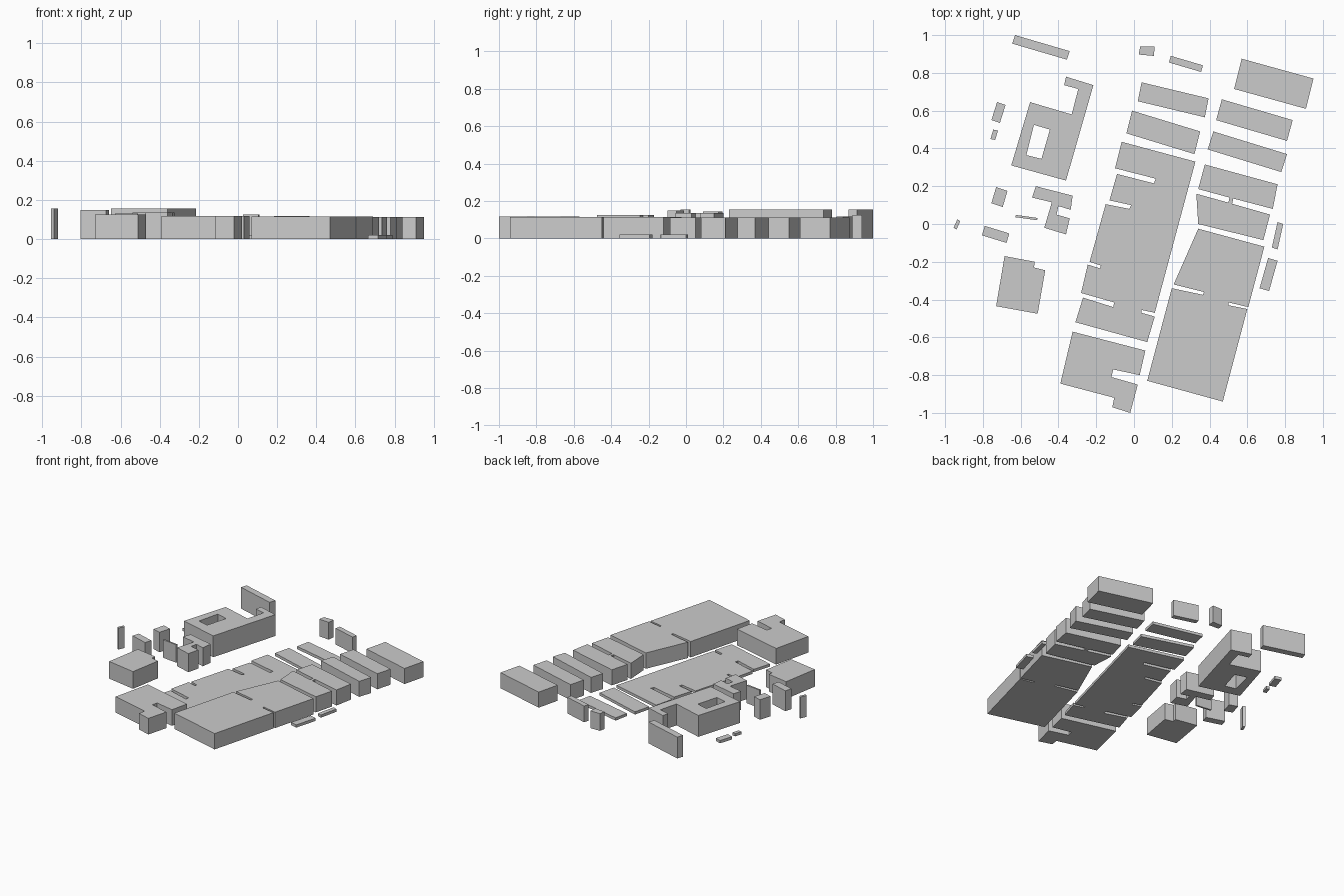
import bpy, bmesh

LOW, MID, TALL = 0.02, 0.113, 0.155


def prism(name, h, pts, z=0.0):
    """Extrude a footprint outline straight up by h."""
    bm = bmesh.new()
    face = bm.faces.new([bm.verts.new((x, y, z)) for x, y in pts])
    ext = bmesh.ops.extrude_face_region(bm, geom=[face], use_keep_orig=True)
    top = [v for v in ext["geom"] if isinstance(v, bmesh.types.BMVert)]
    bmesh.ops.translate(bm, verts=top, vec=(0, 0, h))
    bmesh.ops.recalc_face_normals(bm, faces=bm.faces)
    me = bpy.data.meshes.new(name)
    bm.to_mesh(me)
    bm.free()
    ob = bpy.data.objects.new(name, me)
    bpy.context.collection.objects.link(ob)
    return ob


def block(name, h, a, b, c):
    """Four-sided block from three corners in order; the fourth closes it."""
    return prism(name, h, [a, b, c, (a[0] + c[0] - b[0], a[1] + c[1] - b[1])])


# East row: large slitted halls, then separate blocks to the north
prism("east_hall_south", 0.115, [
    (0.07, -0.83), (0.47, -0.94), (0.60, -0.45), (0.50, -0.43), (0.50, -0.415),
    (0.605, -0.44), (0.69, -0.12), (0.34, -0.025), (0.21, -0.32), (0.37, -0.36),
    (0.365, -0.375), (0.20, -0.34)])
prism("east_hall_north", MID, [
    (0.33, 0.16), (0.50, 0.113), (0.505, 0.14), (0.34, 0.185), (0.375, 0.315),
    (0.76, 0.21), (0.735, 0.08), (0.525, 0.135), (0.52, 0.107), (0.72, 0.05),
    (0.685, -0.085), (0.34, 0.0), (0.37, 0.015)][:-1])
block("east_block_1", MID, (0.42, 0.49), (0.81, 0.37), (0.78, 0.275))
block("east_block_2", MID, (0.465, 0.66), (0.84, 0.55), (0.81, 0.44))
block("east_block_3", MID, (0.57, 0.875), (0.95, 0.77), (0.91, 0.61))

# Middle row: low slabs with narrow slits
block("middle_slab_north", LOW, (0.04, 0.75), (0.395, 0.665), (0.375, 0.565))
block("middle_slab_second", LOW, (-0.01, 0.60), (0.35, 0.49), (0.32, 0.37))
prism("middle_slab_long", LOW, [
    (-0.065, 0.435), (0.325, 0.33), (0.11, -0.47), (0.04, -0.455), (0.04, -0.47),
    (0.11, -0.49), (0.07, -0.625), (-0.31, -0.52), (-0.27, -0.39), (-0.11, -0.44),
    (-0.105, -0.415), (-0.28, -0.365), (-0.245, -0.215), (-0.18, -0.235),
    (-0.175, -0.22), (-0.235, -0.20), (-0.15, 0.105), (-0.025, 0.08),
    (-0.015, 0.10), (-0.13, 0.125), (-0.09, 0.265), (0.105, 0.215),
    (0.115, 0.24), (-0.10, 0.295)])

# Tall notched building at the south end of the middle row
prism("south_building", 0.117, [
    (-0.325, -0.57), (0.06, -0.67), (0.03, -0.80), (-0.11, -0.77), (-0.12, -0.81),
    (0.02, -0.85), (-0.02, -1.0), (-0.115, -0.97), (-0.105, -0.92), (-0.39, -0.845)])

# Courtyard building, with its yard cut through
court = prism("courtyard_building", TALL, [
    (-0.36, 0.78), (-0.215, 0.735), (-0.36, 0.23), (-0.65, 0.31),
    (-0.55, 0.645), (-0.33, 0.58), (-0.295, 0.715), (-0.37, 0.735)])
yard = prism("courtyard_cutter", 0.4, [
    (-0.53, 0.525), (-0.445, 0.50), (-0.49, 0.345), (-0.57, 0.365)], z=-0.1)
cut = court.modifiers.new("yard", "BOOLEAN")
cut.operation, cut.solver, cut.object = "DIFFERENCE", "EXACT", yard
yard.hide_render = True
yard.hide_set(True)

# West side buildings
prism("west_c_shaped_building", 0.135, [
    (-0.52, 0.20), (-0.325, 0.15), (-0.335, 0.075), (-0.40, 0.095), (-0.41, 0.05),
    (-0.34, 0.03), (-0.36, -0.055), (-0.475, -0.02), (-0.435, 0.115), (-0.54, 0.14)])
prism("west_stepped_building", 0.125, [
    (-0.685, -0.17), (-0.525, -0.20), (-0.53, -0.23), (-0.47, -0.245),
    (-0.51, -0.475), (-0.73, -0.435)])
block("west_house_north", 0.145, (-0.73, 0.195), (-0.67, 0.175), (-0.695, 0.09))
block("west_house_south", 0.148, (-0.79, -0.01), (-0.66, -0.05), (-0.675, -0.10))
block("west_tower", TALL, (-0.935, 0.025), (-0.92, 0.015), (-0.94, -0.03))
block("west_thin_wall", 0.13, (-0.625, 0.048), (-0.51, 0.032), (-0.513, 0.02))
block("west_shed_large", LOW, (-0.725, 0.645), (-0.68, 0.63), (-0.71, 0.535))
block("west_shed_small", LOW, (-0.745, 0.50), (-0.72, 0.495), (-0.735, 0.445))

# North edge buildings
block("north_west_bar", TALL, (-0.63, 1.0), (-0.34, 0.915), (-0.355, 0.87))
prism("north_house", 0.125, [(0.033, 0.94), (0.11, 0.94), (0.105, 0.89), (0.025, 0.897)])
block("north_bar", 0.118, (0.195, 0.89), (0.365, 0.84), (0.355, 0.805))

# Low sheds along the east edge
block("east_shed_north", LOW, (0.76, 0.01), (0.79, 0.0), (0.76, -0.135))
block("east_shed_south", LOW, (0.71, -0.18), (0.76, -0.195), (0.715, -0.355))
